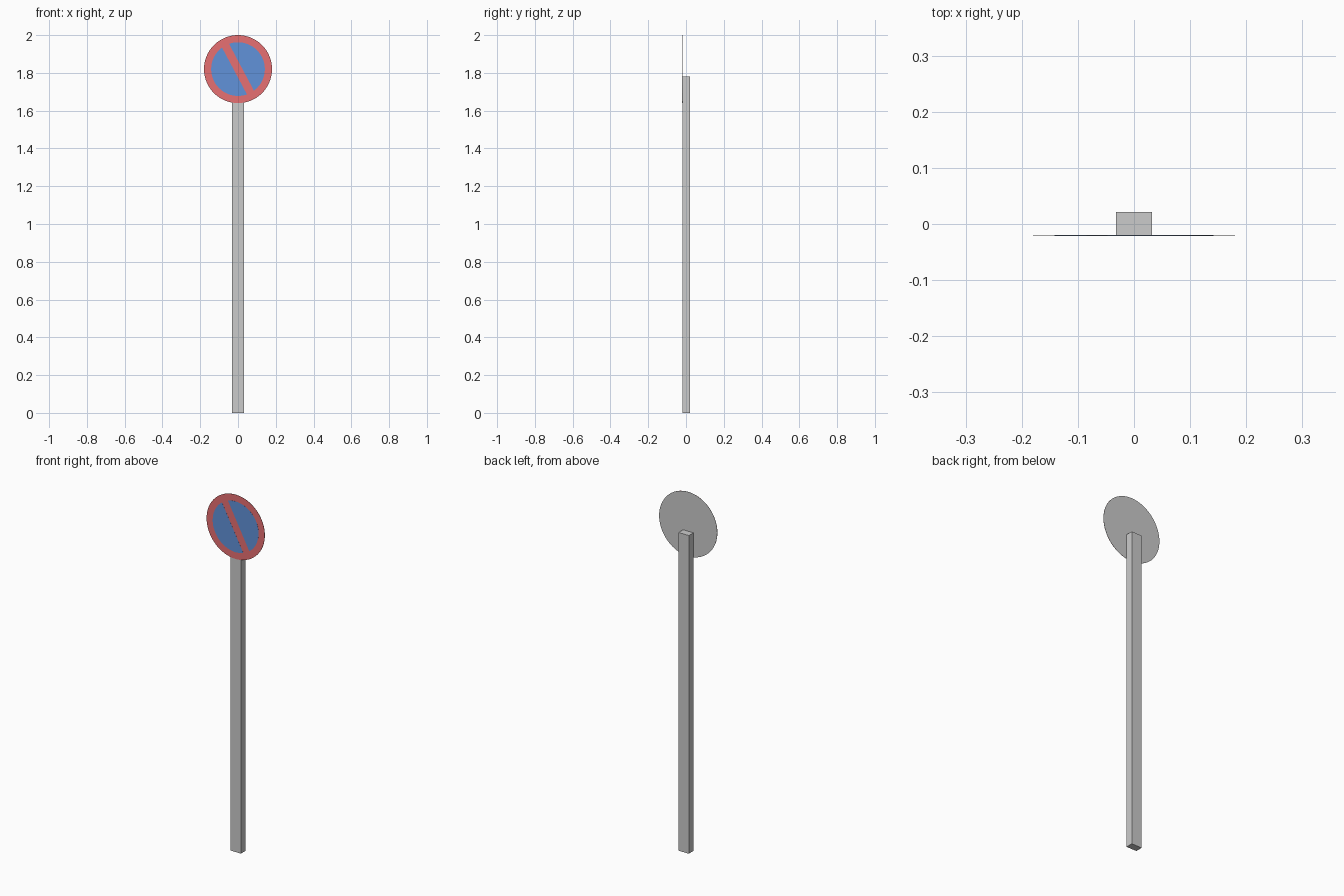
import bpy, bmesh
from math import sin, cos, pi, asin, radians

if "Cube" in bpy.data.objects:
    bpy.data.objects.remove(bpy.data.objects["Cube"])

CENTRE_Z, RADIUS, BLUE_R, BAR_HALF = 1.82, 0.18, 0.142, 0.021
BAR_ANGLE = radians(118)  # bar runs from upper left to lower right


def material(name, rgb):
    m = bpy.data.materials.new(name)
    m.diffuse_color = (*rgb, 1)
    m.use_nodes = True
    m.node_tree.nodes["Principled BSDF"].inputs["Base Color"].default_value = m.diffuse_color
    return m


def plate(name, points, y_front, y_back, mat=None):
    """Flat outline in x/z, extruded from y_front to y_back."""
    bm = bmesh.new()
    face = bm.faces.new([bm.verts.new((x, y_front, z)) for x, z in points])
    ext = bmesh.ops.extrude_face_region(bm, geom=[face], use_keep_orig=True)
    verts = [g for g in ext["geom"] if isinstance(g, bmesh.types.BMVert)]
    bmesh.ops.translate(bm, verts=verts, vec=(0, y_back - y_front, 0))
    bmesh.ops.recalc_face_normals(bm, faces=bm.faces)
    me = bpy.data.meshes.new(name)
    bm.to_mesh(me)
    bm.free()
    ob = bpy.data.objects.new(name, me)
    bpy.context.collection.objects.link(ob)
    if mat:
        me.materials.append(mat)
    return ob


def arc(r, start, end, n):
    return [(r * cos(start + (end - start) * i / n),
             CENTRE_Z + r * sin(start + (end - start) * i / n)) for i in range(n + 1)]


red = material("sign_red", (0.8, 0.16, 0.17))
blue = material("sign_blue", (0.12, 0.29, 0.7))

# Rectangular post
plate("post", [(-0.032, 0), (0.032, 0), (0.032, 1.78), (-0.032, 1.78)], -0.0195, 0.021)

# Round sign: grey backing and red front
circle = arc(RADIUS, 0, 2 * pi, 64)[:-1]
plate("sign_back", circle, -0.0203, -0.0195)
plate("sign_red_face", circle, -0.0207, -0.0203, red)

# Blue segments on either side of the diagonal bar
gap = asin(BAR_HALF / BLUE_R)
for side, start in (("left", BAR_ANGLE), ("right", BAR_ANGLE + pi)):
    plate("blue_segment_" + side, arc(BLUE_R, start + gap, start + pi - gap, 32),
          -0.021, -0.0207, blue)
